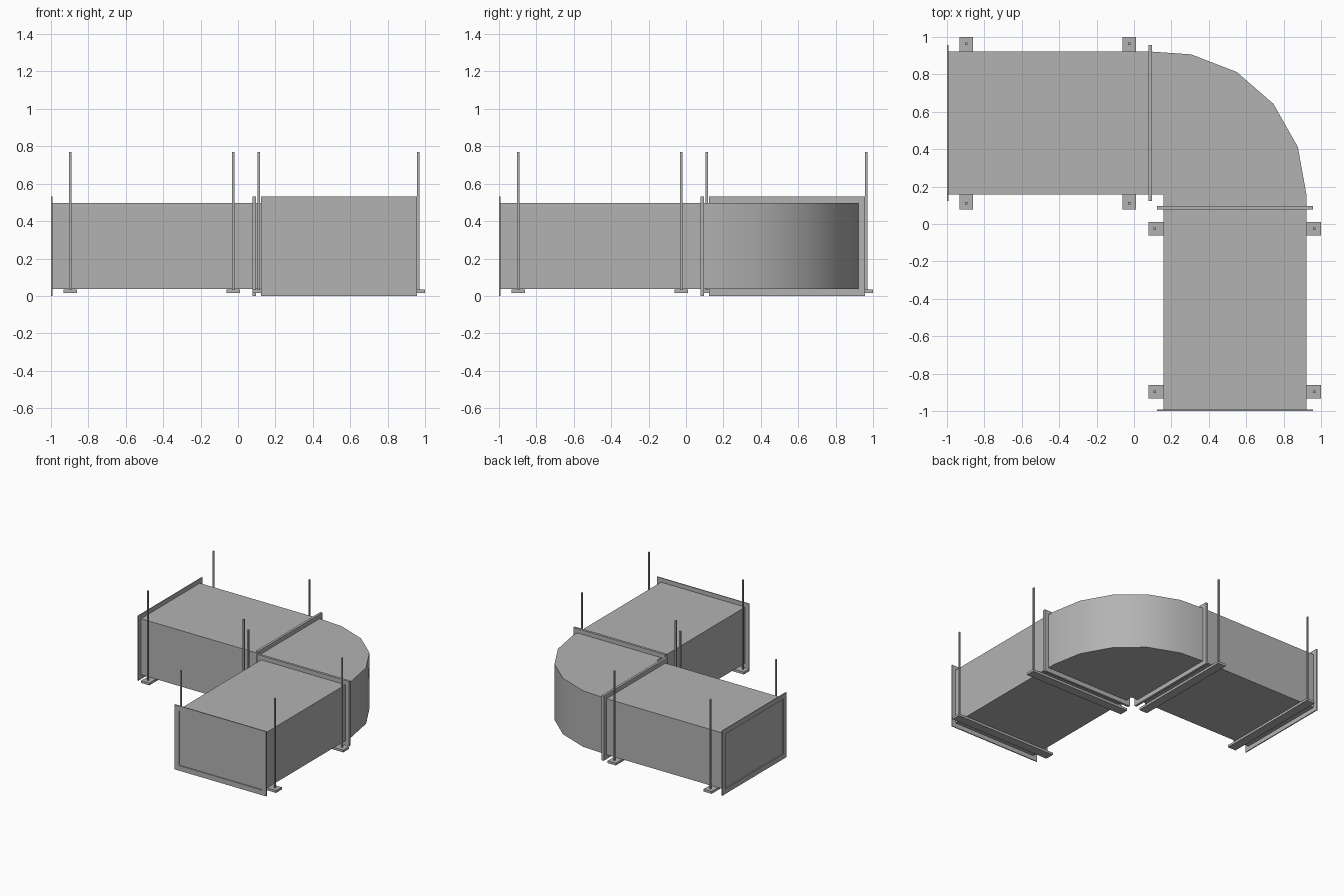
import bpy, bmesh
from mathutils import Vector

if "Cube" in bpy.data.objects:
    bpy.data.objects.remove(bpy.data.objects["Cube"])

LO, HI = 0.157, 0.922      # duct width range
ZB, ZT = 0.037, 0.497      # duct height range
RIM = 0.035                # flange width

# dark sheet metal
METAL = bpy.data.materials.new("dark_metal")
METAL.diffuse_color = (0.45, 0.45, 0.45, 1)
METAL.use_nodes = True
METAL.node_tree.nodes["Principled BSDF"].inputs["Base Color"].default_value = METAL.diffuse_color


def finish(name, bm, smooth=False):
    bmesh.ops.recalc_face_normals(bm, faces=bm.faces[:])
    me = bpy.data.meshes.new(name)
    bm.to_mesh(me)
    bm.free()
    me.materials.append(METAL)
    ob = bpy.data.objects.new(name, me)
    bpy.context.collection.objects.link(ob)
    if smooth:
        bpy.ops.object.select_all(action='DESELECT')
        ob.select_set(True)
        bpy.context.view_layer.objects.active = ob
        bpy.ops.object.shade_smooth_by_angle(angle=0.6)


def place(bm, swap):
    # swap x and y to turn the x run into the y run
    if swap:
        for v in bm.verts:
            v.co.x, v.co.y = v.co.y, v.co.x


def box(name, lo, hi, swap):
    bm = bmesh.new()
    bmesh.ops.create_cube(bm, size=1)
    lo, hi = Vector(lo), Vector(hi)
    for v in bm.verts:
        v.co = (lo + hi) / 2 + v.co * (hi - lo)
    place(bm, swap)
    finish(name, bm)


def frame(name, u0, u1, swap):
    # rectangular ring: section loops bridged all round
    bm = bmesh.new()
    loops = []
    for u, r in ((u0, -0.005), (u0, RIM), (u1, RIM), (u1, -0.005)):
        a, b, c, d = LO - r, HI + r, ZB - r - 0.002 * (r > 0), ZT + r
        loops.append([bm.verts.new((u, y, z)) for y, z in ((a, c), (b, c), (b, d), (a, d))])
    for i in range(4):
        p, q = loops[i], loops[(i + 1) % 4]
        for k in range(4):
            n = (k + 1) % 4
            bm.faces.new((p[k], p[n], q[n], q[k]))
    place(bm, swap)
    finish(name, bm)


# two straight runs, each with flanges and hangers
for tag, swap in (("left", False), ("front", True)):
    box(tag + "_duct", (-0.992, LO, ZB), (0.087, HI, ZT), swap)
    frame(tag + "_end_flange", -1.0, -0.992, swap)
    frame(tag + "_joint_flange", 0.077, 0.097, swap)
    for i, u in enumerate((-0.897, -0.025)):
        box(f"{tag}_support_bar_{i}", (u - 0.037, 0.077, 0.015), (u + 0.037, 1.0, 0.034), swap)
        for j, v in enumerate((0.111, 0.964)):
            box(f"{tag}_hanger_rod_{i}{j}", (u - 0.006, v - 0.006, 0.02),
                (u + 0.006, v + 0.006, 0.77), swap)

# curved elbow between the runs
outline = [(0.087, LO), (LO, LO), (LO, 0.087), (HI, 0.087), (HI, LO), (0.876, 0.412),
           (0.745, 0.643), (0.549, 0.813), (0.305, 0.907), (0.087, HI)]
bm = bmesh.new()
base = bm.faces.new([bm.verts.new((x, y, ZB)) for x, y in outline])
top = bmesh.ops.extrude_face_region(bm, geom=[base], use_keep_orig=True)
bmesh.ops.translate(bm, vec=(0, 0, ZT - ZB),
                    verts=[g for g in top["geom"] if isinstance(g, bmesh.types.BMVert)])
finish("elbow", bm, True)
